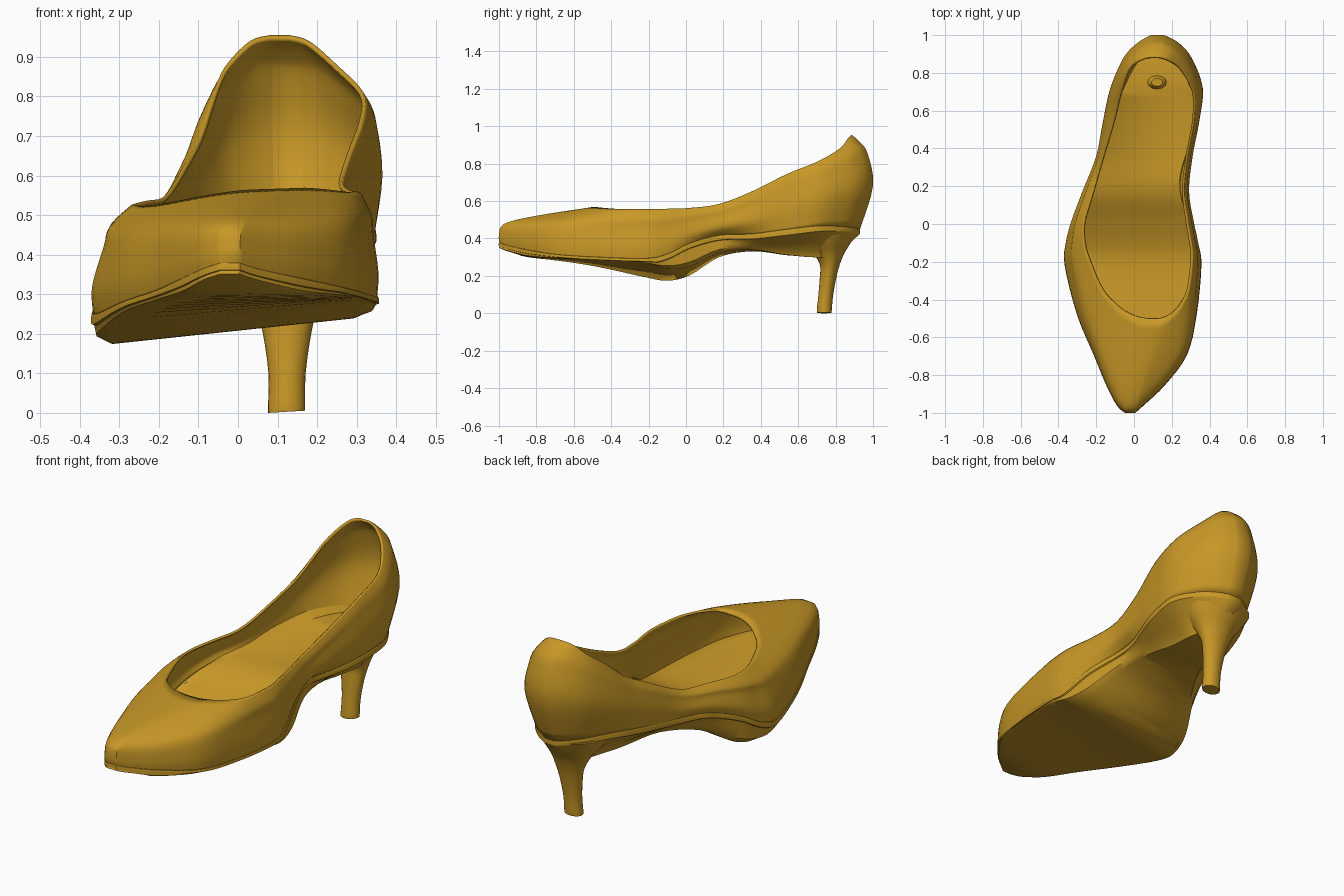
import bpy, bmesh, math
from mathutils import Vector as V

if "Cube" in bpy.data.objects:
    bpy.data.objects.remove(bpy.data.objects["Cube"])

gold = bpy.data.materials.new("golden_tan")
gold.diffuse_color = (0.58, 0.315, 0.02, 1)
gold.use_nodes = True
gold.node_tree.nodes["Principled BSDF"].inputs["Base Color"].default_value = gold.diffuse_color

# Outline stations from toe to heel: y, left x, right x, seam z, sole bottom z
OUTLINE = [
    (-1.0, -.045, .005, .375, .345), (-.96, -.09, .05, .36, .33),
    (-.85, -.147, .165, .335, .30), (-.69, -.213, .28, .31, .28),
    (-.48, -.30, .33, .295, .25), (-.22, -.365, .355, .285, .20),
    (-.10, -.36, .34, .31, .18), (.02, -.33, .315, .37, .205),
    (.18, -.27, .29, .415, .30), (.36, -.20, .31, .42, .33),
    (.54, -.165, .345, .44, .31), (.72, -.125, .364, .46, .30),
    (.88, -.055, .305, .46, .30), (.96, .02, .235, .455, .30),
    (1.0, .09, .16, .45, .30)]
# Foot opening at the same stations: y, left x, right x, z
OPENING = [
    (-.50, .07, .13, .572), (-.49, .02, .17, .572), (-.465, -.04, .21, .568),
    (-.42, -.10, .25, .562), (-.34, -.17, .29, .555), (-.18, -.24, .31, .553),
    (-.08, -.265, .30, .557), (.02, -.262, .283, .562), (.18, -.215, .265, .585),
    (.36, -.165, .285, .655), (.54, -.11, .318, .745), (.70, -.07, .317, .81),
    (.82, -.03, .25, .88), (.87, .03, .18, .94), (.885, .08, .13, .955)]
STEPS = 4


def spline(points, steps):
    """Smooth curve through tuples of any length."""
    out = []
    for i in range(len(points) - 1):
        a, b, c, d = (points[min(max(i + k, 0), len(points) - 1)] for k in (-1, 0, 1, 2))
        for s in range(steps):
            t = s / steps
            out.append(tuple(
                q + .5 * t * (r - p + t * (2 * p - 5 * q + 4 * r - w + t * (3 * (q - r) + w - p)))
                for p, q, r, w in zip(a, b, c, d)))
    out.append(tuple(points[-1]))
    return out


def ramp(y, a, b):
    t = min(max((y - a) / (b - a), 0), 1)
    return t * t * (3 - 2 * t)


def bump(y, centre, width):
    return math.exp(-((y - centre) / width) ** 2)


def make_object(name, rows, cap_bottom=False, cap_top=False, strips=False):
    """Loft closed rings, listed from bottom to top."""
    bm = bmesh.new()
    rings = [[bm.verts.new(p) for p in row] for row in rows]
    n = len(rings[0])
    for lo, hi in zip(rings, rings[1:]):
        for i in range(n):
            j = (i + 1) % n
            bm.faces.new((lo[i], lo[j], hi[j], hi[i]))
    for ring, wanted, flip in ((rings[0], cap_bottom, True), (rings[-1], cap_top, False)):
        if not wanted:
            continue
        if strips:      # bridge left and right sides station by station
            faces = [(ring[i], ring[i + 1], ring[n - 2 - i], ring[n - 1 - i])
                     for i in range(n // 2 - 1)]
        else:
            faces = [tuple(ring)]
        for f in faces:
            bm.faces.new(f[::-1] if flip else f)
    mesh = bpy.data.meshes.new(name)
    bm.to_mesh(mesh)
    bm.free()
    mesh.materials.append(gold)
    ob = bpy.data.objects.new(name, mesh)
    bpy.context.collection.objects.link(ob)
    bpy.ops.object.select_all(action='DESELECT')
    ob.select_set(True)
    bpy.context.view_layer.objects.active = ob
    bpy.ops.object.shade_smooth_by_angle(angle=math.radians(40))
    return ob


def around(stations):
    """Right side toe to heel, then left side back to the toe: (x, centre, row)."""
    right = [(r[2], (r[1] + r[2]) / 2, r) for r in stations]
    left = [(r[1], (r[1] + r[2]) / 2, r) for r in stations]
    return right + left[::-1]


outer = around(spline(OUTLINE, STEPS))
inner = around(spline(OPENING, STEPS))


def tilt(x, y, amount, pivot):
    return amount * (x - pivot) * bump(y, -.2, .4)


def lip(x, cx, row, scale=1.0):
    """Point on the seam between upper and sole, tucked in at the waist."""
    y, seam = row[0], row[3]
    h = ramp(y, .4, .95)
    tuck = (-.04 if x > cx else .012) * bump(y, .24, .2)
    return V((cx + (x - cx) * scale * (1 - .13 * h) + tuck,
              y * (1 if y > 0 else scale ** .25) - .07 * ramp(y, .6, 1),
              seam + tilt(x, y, .06, .3)))


# Upper: columns rising from the seam, over the side, to the opening
columns = []
for (x, cx, row), (ox, ocx, orow) in zip(outer, inner):
    base = lip(x, cx, row, .99)
    y = row[0]
    h = ramp(y, .1, .9)
    toe = 1 - ramp(y, -1, -.7)
    # the left side of the opening dips lower
    side = min(max((ocx - ox) / .15, 0), 1)
    low = side * (.075 * math.exp(-((orow[0] - .45) / .25) ** 4) + .018 * bump(orow[0], .13, .15))
    rim = V((ox, orow[0], orow[3] + tilt(ox, orow[0], .06, .25) - low))
    wide = V((x, y, 0))
    inward = V((rim.x - x, rim.y - y, 0))
    dist = max(inward.length, .001)

    def level(part, height):
        p = wide + inward * part
        p.z = base.z + (rim.z - base.z) * height
        return p

    shoulder = min(.03 / dist, .3)
    column = [base, level(0, .25 + .21 * h - .03 * toe),
              level(shoulder, .62 + .18 * h - .08 * toe),
              level(.4 + .2 * h, .80 + .12 * h - .04 * toe), rim]
    columns.append(spline([tuple(p) for p in column], 4))
upper = make_object("shoe_upper", list(zip(*columns)))
shell = upper.modifiers.new("thickness", 'SOLIDIFY')
shell.thickness = .012
shell.offset = -1

# Sole: raised welt at the seam, then sides tapering to the underside
sole_rows = [[] for _ in range(9)]
for x, cx, row in outer:
    y = row[0]
    top = lip(x, cx, row)
    narrow = .97 - .55 * ramp(y, -.05, .75)
    bx = cx + (x - cx) * narrow
    by = y if y < .6 else .6 + (y - .6) * .55
    edge = V((bx, by, row[4] + tilt(x, y, .10, -.3)))
    thick = max(top.z - edge.z, .02)
    bottom = V((cx + (bx - cx) * .90, by + (.01 if y < -.9 else 0), edge.z))
    edge.z += min(.025, thick * .2)
    d = min(.022, thick * .45)
    welt = lip(x, cx, row, 1.006)
    groove = lip(x, cx, row, .985)
    mid = (groove - V((0, 0, d * 1.15))).lerp(edge, .5)
    dip = .02 * bump(y, .02, .09)      # insole steps down behind the ball
    fillet = .03 * ramp(y, .1, .5)     # insole curls up against the heel wall
    points = [bottom, edge, mid, groove - V((0, 0, d * 1.15)), welt - V((0, 0, d)),
              welt - V((0, 0, d * .25)), top + V((0, 0, .004)),
              lip(x, cx, row, .96) + V((0, 0, .008 + fillet - dip)),
              lip(x, cx, row, .80) + V((0, 0, .008 - dip))]
    for r, p in zip(sole_rows, points):
        r.append(p)
make_object("sole", sole_rows, True, True, strips=True)

# Heel: z, centre x, half width, front y, back y
HEEL = [(0, .123, .047, .70, .778), (.02, .123, .047, .70, .780),
        (.10, .124, .047, .708, .787), (.20, .124, .061, .716, .806),
        (.26, .123, .077, .716, .822), (.32, .120, .105, .68, .846),
        (.38, .116, .150, .62, .882), (.44, .114, .190, .56, .912)]
heel_rows = []
for z, cx, w, y0, y1 in spline(HEEL, 3):
    ring = []
    for i in range(24):
        a = math.tau * i / 24
        ring.append((cx + w * math.cos(a),
                     (y0 + y1) / 2 + (y1 - y0) / 2 * math.sin(a),
                     z + (.06 * (cx + w * math.cos(a) - .076) if z < .05 else 0)))
    heel_rows.append(ring)
make_object("heel", heel_rows, True, True)

# Small heel peg showing through the insole
peg_rows = [[(.122 + r * math.cos(math.tau * i / 12), .75 + .7 * r * math.sin(math.tau * i / 12), z)
             for i in range(12)] for z, r in ((.44, .055), (.475, .05), (.495, .03))]
make_object("heel_peg", peg_rows, True, True)
